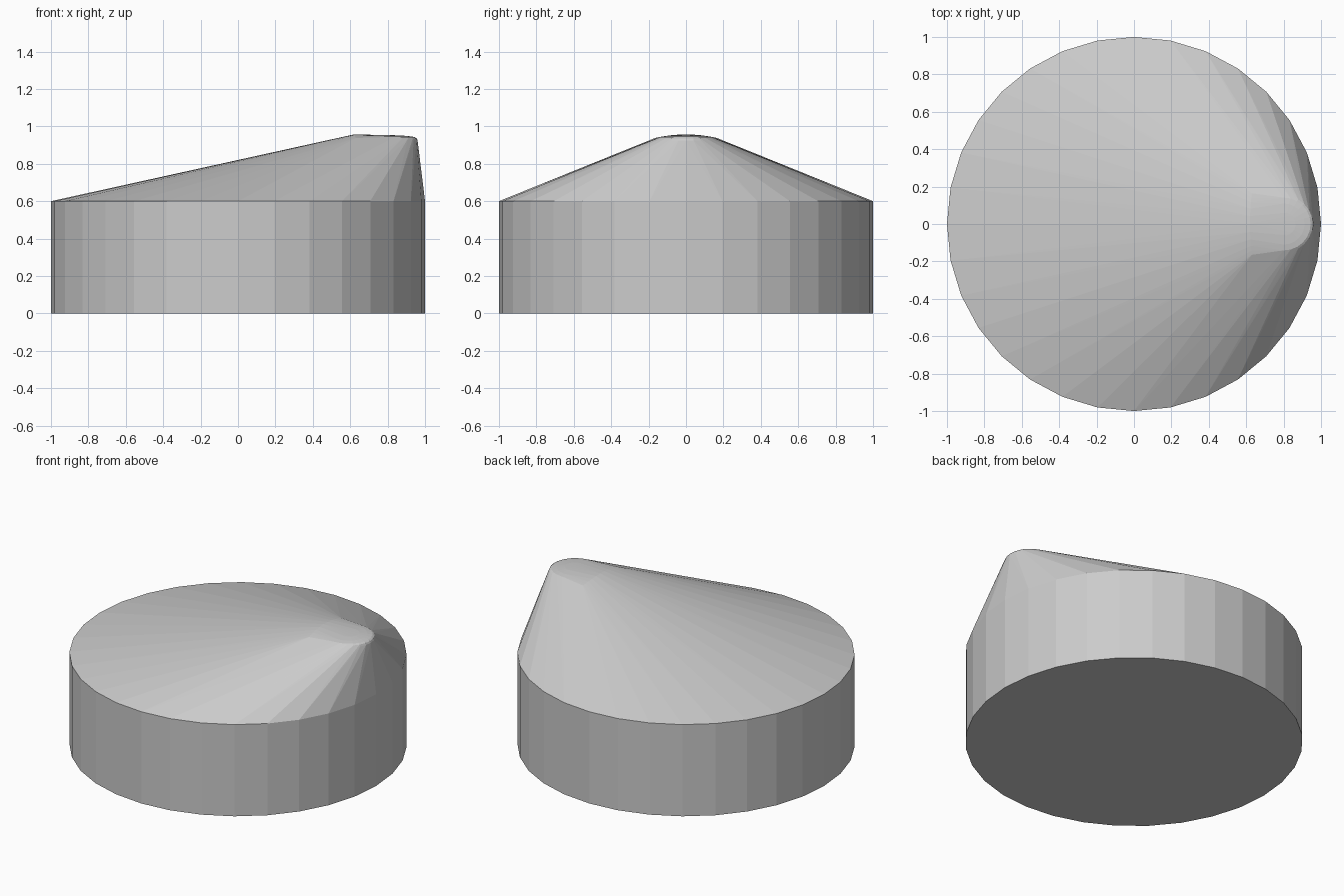
import bpy, bmesh, math

if "Cube" in bpy.data.objects:
    bpy.data.objects.remove(bpy.data.objects["Cube"])

bm = bmesh.new()

# round drum base
for i in range(32):
    a = math.tau * i / 32
    for z in (0, 0.6):
        bm.verts.new((math.cos(a), math.sin(a), z))

# rear arc of the off-centre peak
for i in range(-6, 7):
    s = math.sin(math.radians(15 * i))
    bm.verts.new((0.63 - 0.01 * (1 - s * s), 0.165 * s, 0.957 - 0.019 * s * s))

# rounded nose of the peak, as shrinking half rings
for k, z in ((1, 0.925), (0.97, 0.936), (0.9, 0.943), (0.7, 0.948), (0.4, 0.952)):
    for i in range(-6, 7):
        a = math.radians(15 * i)
        bm.verts.new((0.8 + 0.16 * k * math.cos(a), 0.157 * k * math.sin(a), z))

# skin stretched from the drum to the peak
hull = bmesh.ops.convex_hull(bm, input=bm.verts[:])
junk = {g for g in hull["geom_interior"] + hull["geom_unused"] if isinstance(g, bmesh.types.BMVert)}
bmesh.ops.delete(bm, geom=list(junk), context='VERTS')
bmesh.ops.dissolve_limit(bm, angle_limit=math.radians(0.5), verts=bm.verts[:], edges=bm.edges[:])
bmesh.ops.recalc_face_normals(bm, faces=bm.faces[:])

mesh = bpy.data.meshes.new("sloped_drum")
bm.to_mesh(mesh)
bm.free()
bpy.context.collection.objects.link(bpy.data.objects.new("sloped_drum", mesh))
